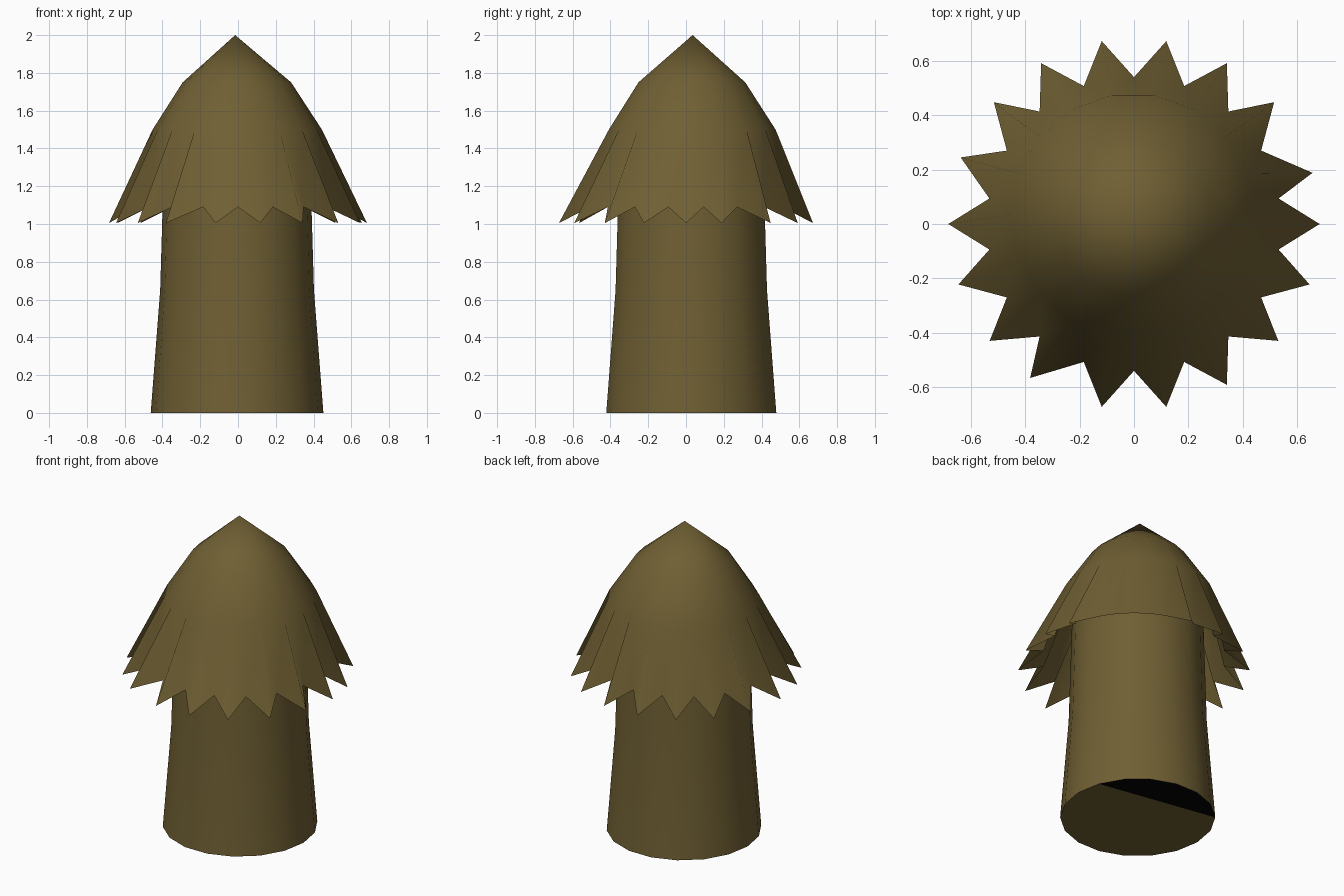
import bpy
from math import cos, sin, radians

if "Cube" in bpy.data.objects:
    bpy.data.objects.remove(bpy.data.objects["Cube"])

N = 18


def material(name, rgb):
    m = bpy.data.materials.new(name)
    m.diffuse_color = (*rgb, 1)
    m.use_nodes = True
    m.node_tree.nodes["Principled BSDF"].inputs["Base Color"].default_value = m.diffuse_color
    return m


olive = material("olive brown", (0.16, 0.115, 0.033))
black = material("black", (0.001, 0.001, 0.001))


def polar(r, deg, z, cx=0.0, cy=0.0):
    return (cx + r * cos(radians(deg)), cy + r * sin(radians(deg)), z)


def ring(r, z, cx, cy):
    return [polar(r, 20 * i, z, cx, cy) for i in range(N)]


def bridge(a, b):
    """Quads between two rings starting at vertex a (lower) and b (upper)."""
    return [(a + i, a + (i + 1) % N, b + (i + 1) % N, b + i) for i in range(N)]


def build(name, verts, faces, flat=()):
    me = bpy.data.meshes.new(name)
    me.from_pydata(verts, [], faces)
    me.materials.append(olive)
    me.materials.append(black)
    for p in me.polygons:
        p.use_smooth = p.index not in flat
    ob = bpy.data.objects.new(name, me)
    bpy.context.collection.objects.link(ob)
    return ob


# Trunk: tapered, open at the top where the cap hides it
profile = [(0.457, 0.0), (0.407, 0.65), (0.388, 1.3)]
verts = [v for r, z in profile for v in ring(r, z, -0.005, 0.028)]
faces = bridge(0, N) + bridge(N, 2 * N)
# Underside: main plate and the dark segment at the back
faces.append(tuple(reversed(list(range(7, N)) + [0, 1])))
faces.append(tuple(reversed(range(1, 8))))
k = len(faces)
trunk = build("trunk", verts, faces, flat=(k - 2, k - 1))
trunk.data.polygons[k - 1].material_index = 1
# keep the rim crisp against the flat underside
sharp = trunk.data.attributes.new("sharp_edge", 'BOOLEAN', 'EDGE')
for e in trunk.data.edges:
    sharp.data[e.index].value = all(v < N for v in e.vertices)

# Cap: dome with a pleated, saw-toothed skirt
tips = [0, 16, 41, 60, 80, 100, 120, 139, 159, 180,
        199, 219, 236, 260, 280, 300, 321, 341]
verts = ring(0.448, 1.5, -0.004, 0.033) + ring(0.287, 1.75, -0.006, 0.031)
verts += [polar(0.683, a, 1.005) for a in tips]
verts += [polar(0.54, 20 * i + 10, 1.09) for i in range(N)]
verts.append((-0.015, 0.035, 2.0))
apex, T, V = len(verts) - 1, 2 * N, 3 * N
faces = bridge(0, N)
for i in range(N):
    j = (i + 1) % N
    faces += [(N + i, N + j, apex),
              (i, T + i, V + i), (i, V + i, j), (j, V + i, T + j)]
build("shaggy_cap", verts, faces)
